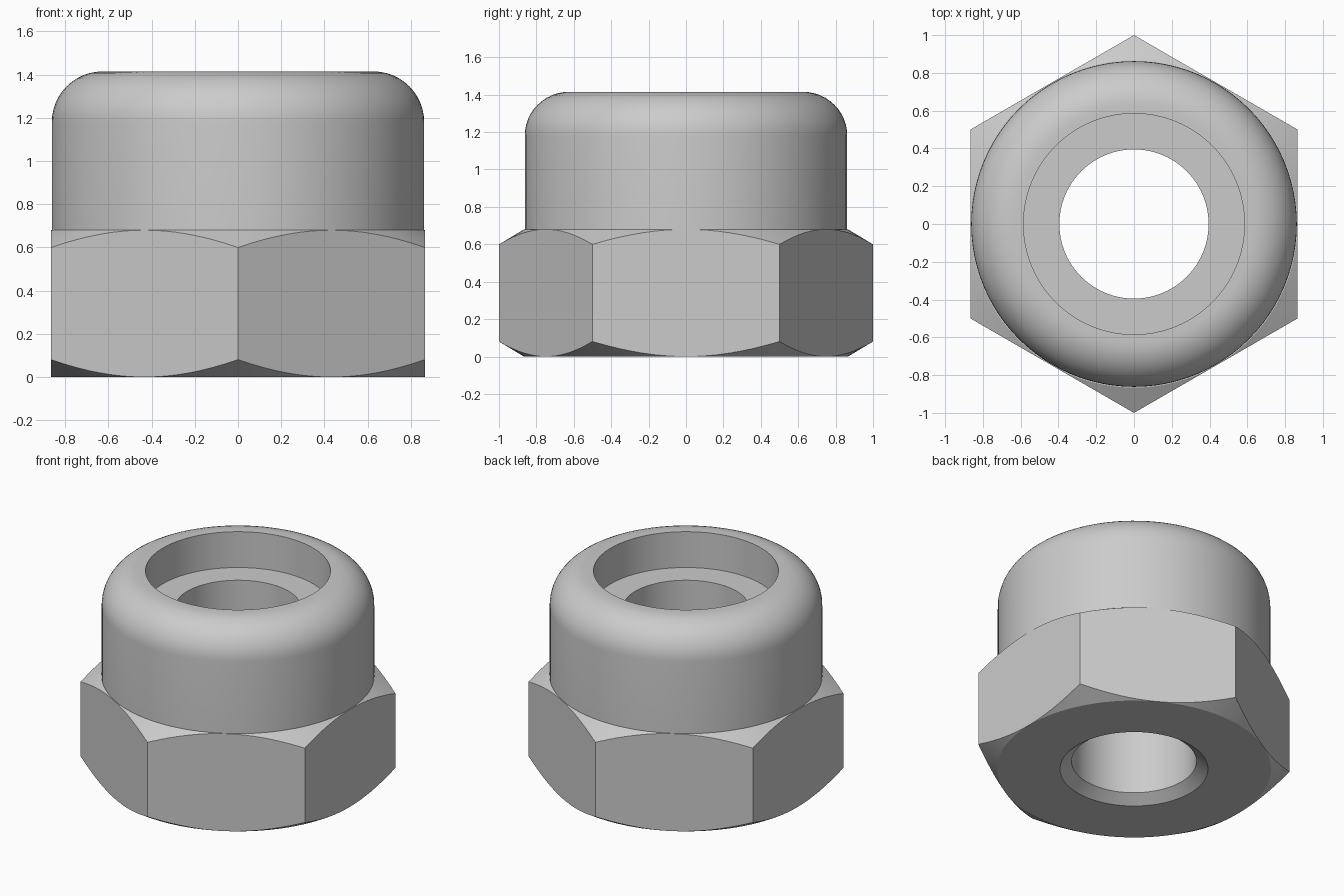
import bpy
import bmesh
from math import cos, sin, pi, radians

cube = bpy.data.objects.get("Cube")
if cube:
    bpy.data.objects.remove(cube, do_unlink=True)

SEGMENTS = 96
FLAT = cos(pi / 6)          # half the distance across flats
HEX_TOP = 0.68
TOP = 1.415
COLLAR, ROUND = 0.862, 0.235
BORE, SEAT = 0.395, 0.585
CHAMFER = 0.6               # rise per unit of radius on the hex corners


def hex_radius(angle):
    """Distance from the axis to the hexagon side, with a corner at angle 0."""
    return FLAT / cos(angle % (pi / 3) - pi / 6)


def section(angle):
    """Closed radial cross-section (radius, height) at one angle."""
    r = hex_radius(angle)
    drop = (r - FLAT) * CHAMFER
    # countersunk bottom, chamfered hexagon
    pts = [(BORE, 0.055), (0.468, 0), (FLAT, 0), (r, drop),
           (r, HEX_TOP - drop), (FLAT, HEX_TOP), (COLLAR, HEX_TOP)]
    # collar wall and rounded shoulder
    for i in range(13):
        a = i / 12 * pi / 2
        pts.append((COLLAR - ROUND + ROUND * cos(a), TOP - ROUND + ROUND * sin(a)))
    # rim, counterbore and ledge
    pts += [(SEAT, TOP), (SEAT, TOP - 0.25), (BORE, TOP - 0.25)]
    return pts


# Nut body: sections joined around the axis
bm = bmesh.new()
columns = []
for s in range(SEGMENTS):
    a = 2 * pi * s / SEGMENTS
    columns.append([bm.verts.new((-r * sin(a), r * cos(a), z)) for r, z in section(a)])
for s, col in enumerate(columns):
    nxt = columns[(s + 1) % SEGMENTS]
    for i in range(len(col)):
        j = (i + 1) % len(col)
        bm.faces.new((col[i], nxt[i], nxt[j], col[j]))
bmesh.ops.remove_doubles(bm, verts=bm.verts, dist=1e-5)
bmesh.ops.recalc_face_normals(bm, faces=bm.faces)

mesh = bpy.data.meshes.new("lock_nut")
bm.to_mesh(mesh)
bm.free()
nut = bpy.data.objects.new("lock_nut", mesh)
bpy.context.collection.objects.link(nut)

# Plain grey metal
grey = bpy.data.materials.new("grey")
grey.use_nodes = True
colour = (0.6, 0.6, 0.6, 1)
grey.diffuse_color = colour
grey.node_tree.nodes["Principled BSDF"].inputs["Base Color"].default_value = colour
mesh.materials.append(grey)

# Smooth round surfaces, crisp edges
bpy.ops.object.select_all(action='DESELECT')
nut.select_set(True)
bpy.context.view_layer.objects.active = nut
bpy.ops.object.shade_smooth_by_angle(angle=radians(28))
